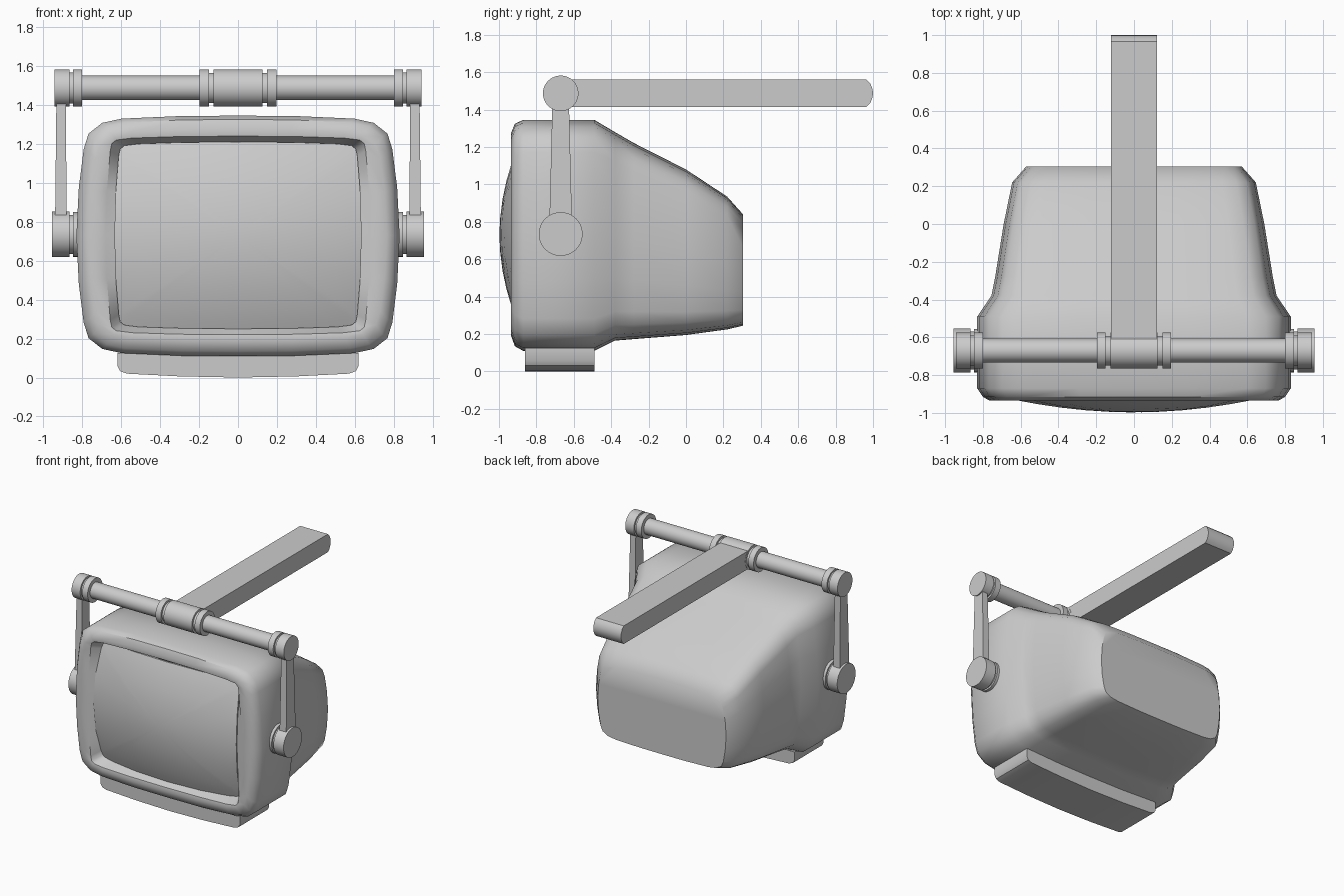
import bpy, bmesh, math

if "Cube" in bpy.data.objects:
    bpy.data.objects.remove(bpy.data.objects["Cube"])

OUTER = [(0, 1), (.35, .997), (.72, .975), (.84, .94), (.925, .85), (.955, .72), (.985, .4), (1, 0)]
INNER = [(0, 1), (.45, .995), (.8, .98), (.92, .96), (.953, .925), (.965, .85), (.99, .45), (1, 0)]


def outline(quad):
    """Mirror a quarter outline into a closed loop."""
    right = quad + [(u, -v) for u, v in quad[-2::-1]]
    return right + [(-u, v) for u, v in right[-2:0:-1]]


def ring(quad, w, lo, hi, y):
    """Bulged rectangle in the xz plane; y is a number or a function of x, z."""
    c, h = (lo + hi) / 2, (hi - lo) / 2
    pts = [(u * w, c + v * h) for u, v in outline(quad)]
    return [(x, y(x, z) if callable(y) else y, z) for x, z in pts]


def loft(name, rings, angle=35):
    """Skin a list of equal-length rings and cap both ends."""
    bm = bmesh.new()
    loops = [[bm.verts.new(p) for p in r] for r in rings]
    n = len(rings[0])
    for a, b in zip(loops, loops[1:]):
        for i in range(n):
            j = (i + 1) % n
            bm.faces.new((a[i], a[j], b[j], b[i]))
    bm.faces.new(loops[0])
    bm.faces.new(loops[-1][::-1])
    bmesh.ops.recalc_face_normals(bm, faces=bm.faces)
    me = bpy.data.meshes.new(name)
    bm.to_mesh(me)
    bm.free()
    ob = bpy.data.objects.new(name, me)
    bpy.context.collection.objects.link(ob)
    bpy.ops.object.select_all(action='DESELECT')
    ob.select_set(True)
    bpy.context.view_layer.objects.active = ob
    bpy.ops.object.shade_smooth_by_angle(angle=math.radians(angle))
    return ob


def turned(name, z, steps, n=40):
    """Stepped cylinder along x from (x, radius) pairs."""
    rings = []
    for x, r in steps:
        rings.append([(x, -.67 + r * math.cos(2 * math.pi * i / n),
                       z + r * math.sin(2 * math.pi * i / n)) for i in range(n)])
    return loft(name, rings)


def dome(x, z):
    return -.997 + .167 * x * x + .44 * (z - .73) ** 2


# Housing: recess, bezel, front rim, then the tapering back
stations = [(-.935, .765, .19, 1.275), (-.915, .80, .135, 1.325), (-.87, .83, .11, 1.345),
            (-.68, .83, .11, 1.345), (-.49, .83, .11, 1.345), (-.38, .755, .165, 1.28),
            (-.28, .735, .173, 1.222), (0, .69, .195, 1.08), (.22, .645, .225, .935),
            (.305, .57, .245, .84)]
rings = [ring(INNER, .635, .25, 1.21, lambda x, z: dome(x, z) + .01),
         ring(INNER, .68, .22, 1.24, -.93)]
rings += [ring(OUTER, w, lo, hi, y) for y, w, lo, hi in stations]
loft("housing", rings, 42)

# Curved screen
rings = [ring(INNER, .635 * s, .73 - .48 * s, .73 + .48 * s, dome)
         for s in (.06, .2, .4, .6, .8, .92, 1)]
rings.append(ring(INNER, .62, .26, 1.2, -.82))
loft("screen", rings)

# Foot under the housing
half = [(.62, .125), (.62, .06), (.605, .033), (.57, .02), (.3, .006), (0, 0)]
prof = half + [(-x, z) for x, z in half[-2::-1]]
loft("foot", [[(x, y, z) for x, z in prof] for y in (-.86, -.49)])

# Side pivots and upright arms
for side, s in (("right", 1), ("left", -1)):
    turned(side + "_pivot", .735, [(s * x, r) for x, r in (
        (.78, .115), (.848, .115), (.848, .1), (.866, .1), (.866, .117), (.955, .117))])
    loft(side + "_upright", [
        [(s * x0, -.67 - d, z), (s * x1, -.67 - d, z), (s * x1, -.67 + d, z), (s * x0, -.67 + d, z)]
        for z, x0, x1, d in ((.735, .88, .94, .062), (1.485, .884, .932, .043))])

# Cross bar with centre sleeve, collars and end caps
half = [(.125, .095), (.125, .078), (.15, .078), (.15, .095), (.197, .095), (.197, .063),
        (.80, .063), (.80, .095), (.848, .095), (.848, .08), (.866, .08), (.866, .095), (.942, .095)]
turned("cross_bar", 1.487, [(-x, r) for x, r in half[::-1]] + half)

# Wall arm reaching back, with a rounded end
arm = [(-.67, 1.415), (.965, 1.415), (.985, 1.435), (.997, 1.465), (1, 1.487),
       (.997, 1.51), (.985, 1.54), (.965, 1.56), (-.67, 1.56)]
loft("rear_arm", [[(x, y, z) for y, z in arm] for x in (-.123, .123)])
